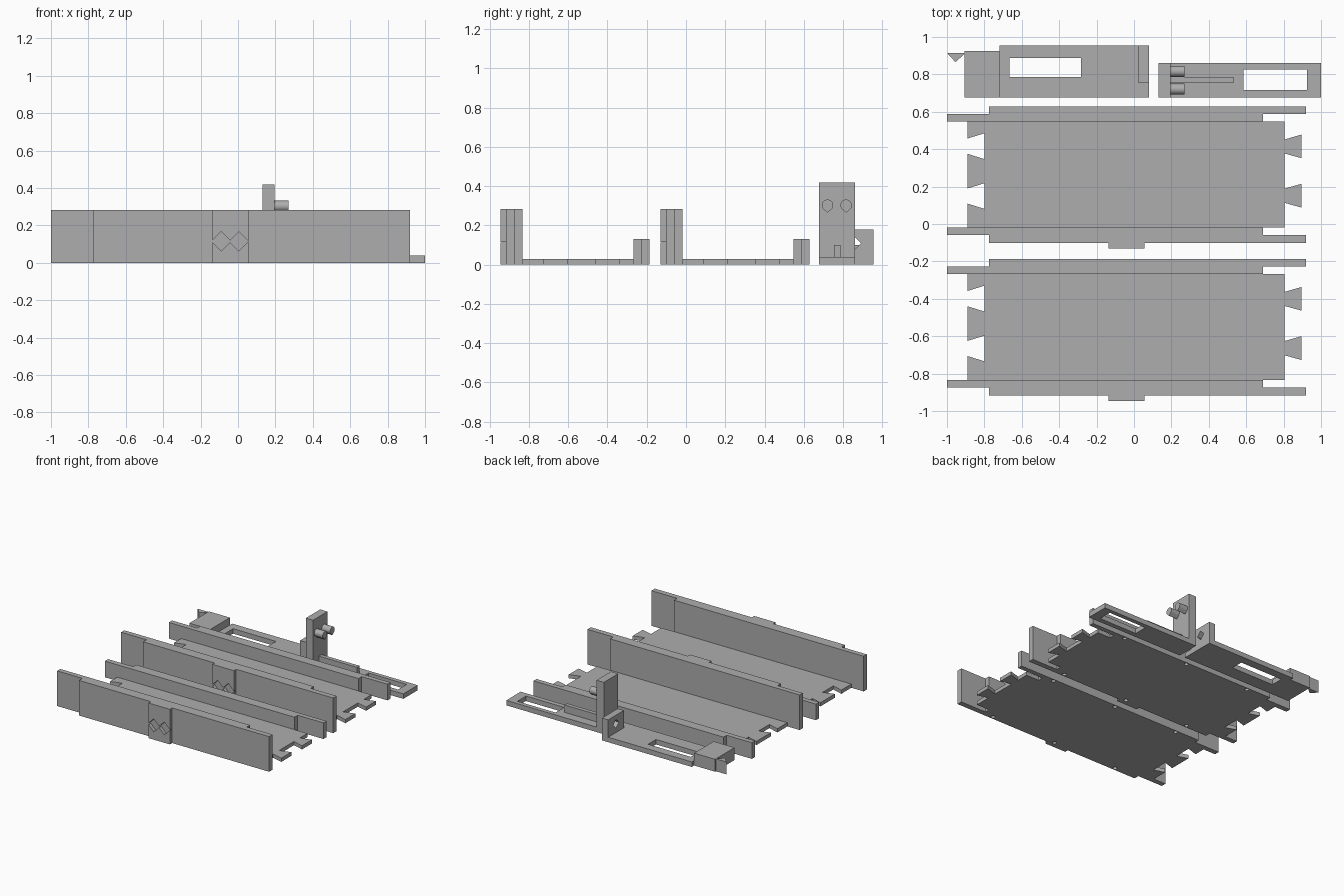
import bpy, bmesh, math
from mathutils import Vector

if "Cube" in bpy.data.objects:
    bpy.data.objects.remove(bpy.data.objects["Cube"])

GREY = bpy.data.materials.new("plain grey")
GREY.use_nodes = True
GREY.diffuse_color = (0.42, 0.42, 0.42, 1)
GREY.node_tree.nodes["Principled BSDF"].inputs["Base Color"].default_value = (0.42, 0.42, 0.42, 1)


def prisms(name, profiles, low, high, axis="z"):
    """Extrude closed 2D profiles along an axis into one mesh object."""
    place = {"x": lambda a, b, t: (t, a, b),
             "y": lambda a, b, t: (a, t, b),
             "z": lambda a, b, t: (a, b, t)}[axis]
    direction = Vector(place(0, 0, high - low))
    bm = bmesh.new()
    for pts in profiles:
        face = bm.faces.new([bm.verts.new(place(a, b, low)) for a, b in pts])
        out = bmesh.ops.extrude_face_region(bm, geom=[face], use_keep_orig=True)
        moved = [v for v in out["geom"] if isinstance(v, bmesh.types.BMVert)]
        bmesh.ops.translate(bm, verts=moved, vec=direction)
    bmesh.ops.recalc_face_normals(bm, faces=bm.faces[:])
    mesh = bpy.data.meshes.new(name)
    bm.to_mesh(mesh)
    bm.free()
    mesh.materials.append(GREY)
    obj = bpy.data.objects.new(name, mesh)
    bpy.context.collection.objects.link(obj)
    return obj


def rect(a0, a1, b0, b1):
    return [(a0, b0), (a1, b0), (a1, b1), (a0, b1)]


def box(name, x0, x1, y0, y1, z0, z1):
    return prisms(name, [rect(x0, x1, y0, y1)], z0, z1)


def diamond(a, b, r):
    return [(a - r, b), (a, b - r), (a + r, b), (a, b + r)]


def circle(a, b, r, n=20):
    return [(a + r * math.cos(i * math.tau / n), b + r * math.sin(i * math.tau / n)) for i in range(n)]


def cut(obj, profiles, low, high, axis="z"):
    """Subtract prisms from an object and discard the cutter."""
    cutter = prisms("cutter", profiles, low, high, axis)
    cutter.hide_render = True
    mod = obj.modifiers.new("cut", "BOOLEAN")
    mod.operation, mod.solver, mod.object = "DIFFERENCE", "EXACT", cutter
    bpy.context.view_layer.objects.active = obj
    bpy.ops.object.modifier_apply(modifier=mod.name)
    bpy.data.objects.remove(cutter)


def tray(label, dy):
    # floor plate
    box(label + "_floor", -0.80, 0.805, dy - 0.834, dy - 0.267, 0, 0.03)

    # dovetail tabs: (outer low, outer high, inner low, inner high)
    left = [(-0.358, -0.267, -0.33, -0.267), (-0.625, -0.44, -0.597, -0.468),
            (-0.834, -0.706, -0.834, -0.734)]
    right = [(-0.463, -0.337, -0.438, -0.363), (-0.727, -0.60, -0.702, -0.626)]
    for side, tabs, xo, xi in (("left_end", left, -0.89, -0.80), ("right_end", right, 0.895, 0.805)):
        shapes = [[(xo, dy + a), (xo, dy + b), (xi, dy + d), (xi, dy + c)] for a, b, c, d in tabs]
        prisms(f"{label}_{side}_tabs", shapes, 0, 0.03)

    # paired overlapping strips make each side wall
    for side, inner, outer, hole_y, h in (
            ("tall_wall", (-0.874, -0.834), (-0.917, -0.874), -0.896, 0.283),
            ("low_wall", (-0.267, -0.226), (-0.226, -0.187), -0.206, 0.13)):
        box(f"{label}_{side}_inner", -1, 0.69, dy + inner[0], dy + inner[1], 0, h)
        strip = box(f"{label}_{side}_outer", -0.775, 0.92, dy + outer[0], dy + outer[1], 0, h)
        # round sockets under the wall
        cut(strip, [circle(x, dy + hole_y, 0.016) for x in (-0.57, 0.01, 0.6)], -0.05, 0.06)

    # latch plate with two diamond openings
    latch = box(label + "_latch_plate", -0.135, 0.055, dy - 0.946, dy - 0.917, 0, 0.283)
    for x in (-0.089, 0.005):
        cut(latch, [diamond(x, 0.115, 0.052)], dy - 1, dy - 0.9, "y")


tray("front_tray", 0)
tray("rear_tray", 0.815)

# slider with window, end block, hook and upright catch
slider = box("slider_plate", -0.72, 0.08, 0.677, 0.955, 0, 0.04)
cut(slider, [rect(-0.665, -0.283, 0.786, 0.887)], -0.1, 0.1)
box("slider_end_block", -0.907, -0.72, 0.677, 0.925, 0, 0.1)
prisms("slider_hook", [[(-1, 0.915), (-0.955, 0.866), (-0.907, 0.908), (-0.907, 0.915)]], 0, 0.1)
catch = box("slider_catch", 0.025, 0.08, 0.754, 0.955, 0.04, 0.18)
cut(catch, [diamond(0.855, 0.11, 0.036)], -0.1, 0.2, "x")

# handle plate with window, post and stiffening rib
handle = box("handle_plate", 0.13, 1, 0.677, 0.86, 0, 0.04)
cut(handle, [rect(0.585, 0.925, 0.717, 0.826)], -0.1, 0.1)
box("handle_post", 0.13, 0.195, 0.677, 0.86, 0.04, 0.418)
box("handle_rib", 0.195, 0.533, 0.753, 0.786, 0.04, 0.1)

# teardrop pins on the post
arc = [math.radians(-40 + i * 260 / 18) for i in range(19)]
drops = [[(y + 0.029 * math.cos(t), 0.303 + 0.029 * math.sin(t)) for t in arc] + [(y, 0.265)]
         for y in (0.721, 0.816)]
pins = prisms("handle_pins", drops, 0.195, 0.27, "x")
bpy.ops.object.select_all(action="DESELECT")
pins.select_set(True)
bpy.context.view_layer.objects.active = pins
bpy.ops.object.shade_smooth_by_angle(angle=math.radians(30))
